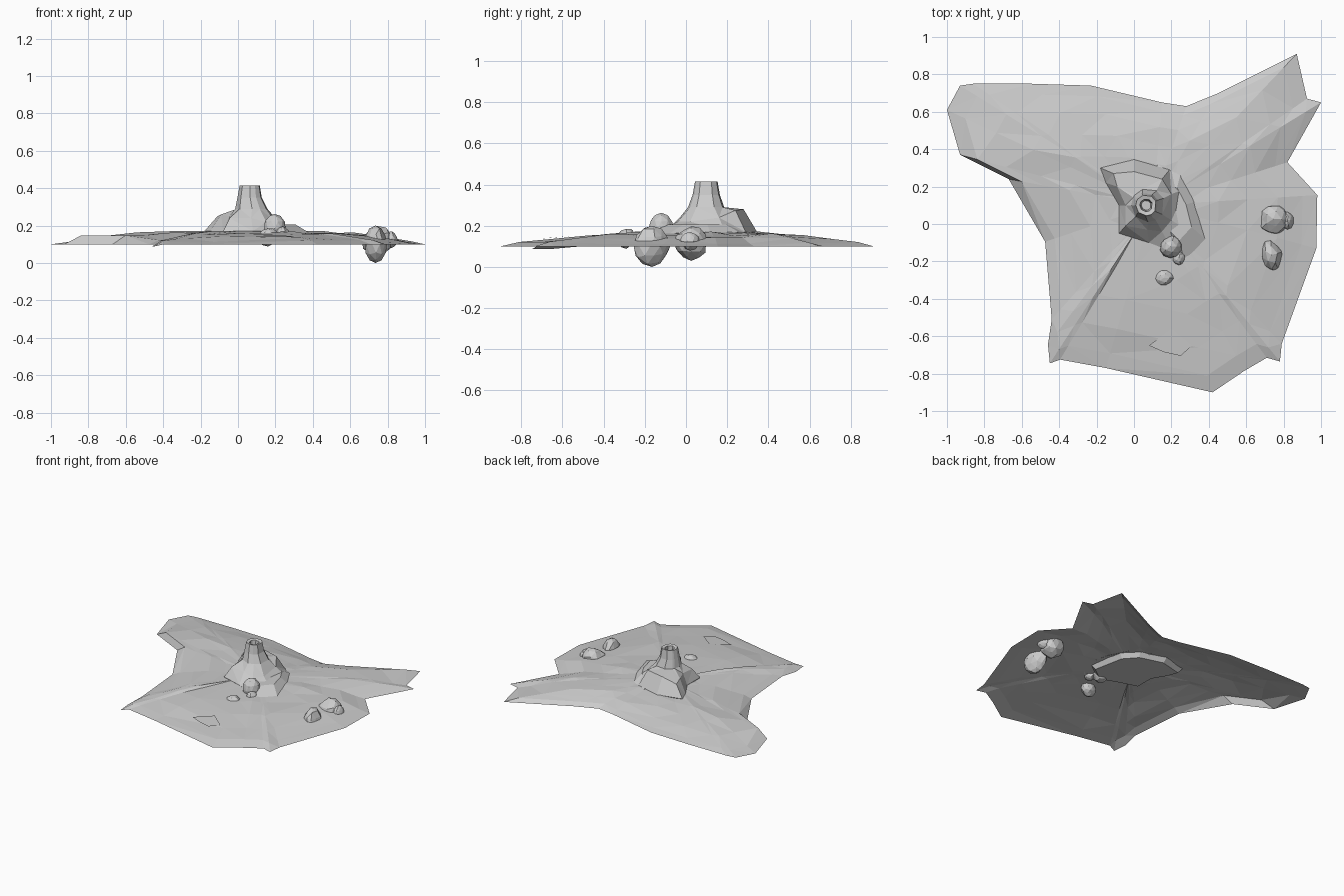
import bpy, bmesh, math, random
from mathutils import Vector

if "Cube" in bpy.data.objects:
    bpy.data.objects.remove(bpy.data.objects["Cube"])

random.seed(4)


def make_object(name, bm):
    mesh = bpy.data.meshes.new(name)
    bm.to_mesh(mesh)
    bm.free()
    ob = bpy.data.objects.new(name, mesh)
    bpy.context.collection.objects.link(ob)
    return ob


def loft(name, rings, cap_first=False, cap_last=False, closed=False):
    """Join rings of equal length with a strip of faces."""
    bm = bmesh.new()
    rows = [[bm.verts.new(p) for p in ring] for ring in rings]
    n = len(rows[0])
    for a, b in zip(rows, rows[1:]):
        for i in range(n):
            j = (i + 1) % n
            bm.faces.new((a[i], a[j], b[j], b[i]))
    if cap_first:
        bm.faces.new(rows[0])
    if cap_last:
        bm.faces.new(rows[-1])
    bmesh.ops.recalc_face_normals(bm, faces=bm.faces[:])
    if not closed and sum(f.normal.z for f in bm.faces) < 0:
        bmesh.ops.reverse_faces(bm, faces=bm.faces[:])
    bmesh.ops.triangulate(bm, faces=bm.faces[:])
    return make_object(name, bm)


# Ragged sheet of ground, rising gently from its outline to a plateau
outline = [(-1, .61), (-.93, .74), (-.86, .75), (-.55, .75), (-.23, .74),
           (.15, .65), (.28, .63), (.44, .695), (.87, .91), (.925, .67),
           (1, .65), (.82, .33), (.98, .155), (.975, -.13), (.79, -.64),
           (.78, -.735), (.71, -.715), (.59, -.785), (.42, -.9),
           (-.15, -.77), (-.395, -.725), (-.45, -.745), (-.46, -.645),
           (-.44, -.51), (-.475, -.095), (-.67, .24), (-.93, .37)]
centre = Vector((.1, .1))
cliff = {25, 26}
ground = []
for s, z in [(1, .1), (.91, .117), (.76, .138), (.58, .157), (.4, .165)]:
    ring = []
    for i, p in enumerate(outline):
        q = centre + (Vector(p) - centre) * s
        h = z
        if s < 1:
            h += random.uniform(-.007, .007)
            if i in cliff:
                h = max(h, .148)
        elif i in (21, 22):
            h = .088
        ring.append((q.x, q.y, h))
    ground.append(ring)
# opening under the cone
hole = []
for p in outline:
    d = (Vector(p) - centre).normalized() * .17
    hole.append((centre.x + d.x, centre.y + d.y, .17))
ground.append(hole)
loft("ground_sheet", ground)

# Broken cone: skirt, uneven shoulder, neck and hollow vent
skirt = [(-.18, .30), (0, .345), (.19, .29), (.28, .19), (.33, -.06),
         (.21, -.15), (.08, -.10), (-.08, -.05), (-.08, .10), (-.15, .22)]
shoulder = [(-.11, .27, .25), (0, .28, .28), (.15, .24, .275),
            (.2, .16, .24), (.2, .02, .22), (.15, -.04, .22),
            (.07, -.03, .24), (-.045, -.01, .24), (-.045, .1, .25),
            (-.09, .2, .26)]


def vent_ring(r, z, cx=.065, cy=.1):
    ring = []
    for x, y in skirt:
        a = math.atan2(y - .1, x - .08)
        ring.append((cx + r * math.cos(a), cy + r * math.sin(a), z))
    return ring


base = [(.08 + (x - .08) * .9, .1 + (y - .1) * .9, .135) for x, y in skirt]
loft("cone", [base, [(x, y, .17) for x, y in skirt], shoulder,
              vent_ring(.09, .29, .075), vent_ring(.068, .35),
              vent_ring(.056, .415), vent_ring(.034, .41),
              vent_ring(.026, .34)], True, True, True)

# Low apron of debris on the right of the cone
apron = [(.12, .33), (.25, .27), (.33, .12), (.38, -.08), (.27, -.2), (.17, -.1)]
loft("debris_apron", [[(x, y, .162) for x, y in apron],
                      [(.2 + (x - .2) * .6, .08 + (y - .08) * .6, .205)
                       for x, y in apron]], False, True)


# Small overhanging lip near the front edge
bm = bmesh.new()
v = [bm.verts.new(p) for p in [(.08, -.65, .142), (.16, -.685, .14),
                               (.25, -.705, .138), (.31, -.65, .142),
                               (.2, -.56, .15)]]
bm.faces.new(v)
make_object("front_lip", bm)


# Faceted boulders
def boulder(name, loc, size, turn=0):
    bm = bmesh.new()
    bmesh.ops.create_icosphere(bm, subdivisions=2, radius=1)
    lumps = [Vector([random.uniform(-1, 1) for _ in range(3)]).normalized()
             for _ in range(9)]
    for vert in bm.verts:
        # flatten against random planes for a chipped look
        for n in lumps:
            over = vert.co.dot(n) - .83
            if over > 0:
                vert.co -= n * over
    bmesh.ops.dissolve_limit(bm, angle_limit=.12, verts=bm.verts[:],
                             edges=bm.edges[:])
    for vert in bm.verts:
        vert.co = Vector([a * b for a, b in zip(vert.co, size)])
    ob = make_object(name, bm)
    ob.location = loc
    ob.rotation_euler.z = turn
    return ob


boulder("right_boulder_back", (.745, .025, .115), (.085, .085, .088))
boulder("right_boulder_chip", (.82, .02, .125), (.035, .05, .045))
boulder("right_boulder_front", (.735, -.165, .1), (.062, .092, .1), .25)
boulder("cone_boulder", (.195, -.12, .185), (.062, .062, .078))
boulder("small_boulder", (.16, -.29, .14), (.058, .048, .052))
boulder("cone_chip", (.24, -.18, .165), (.035, .04, .03))
